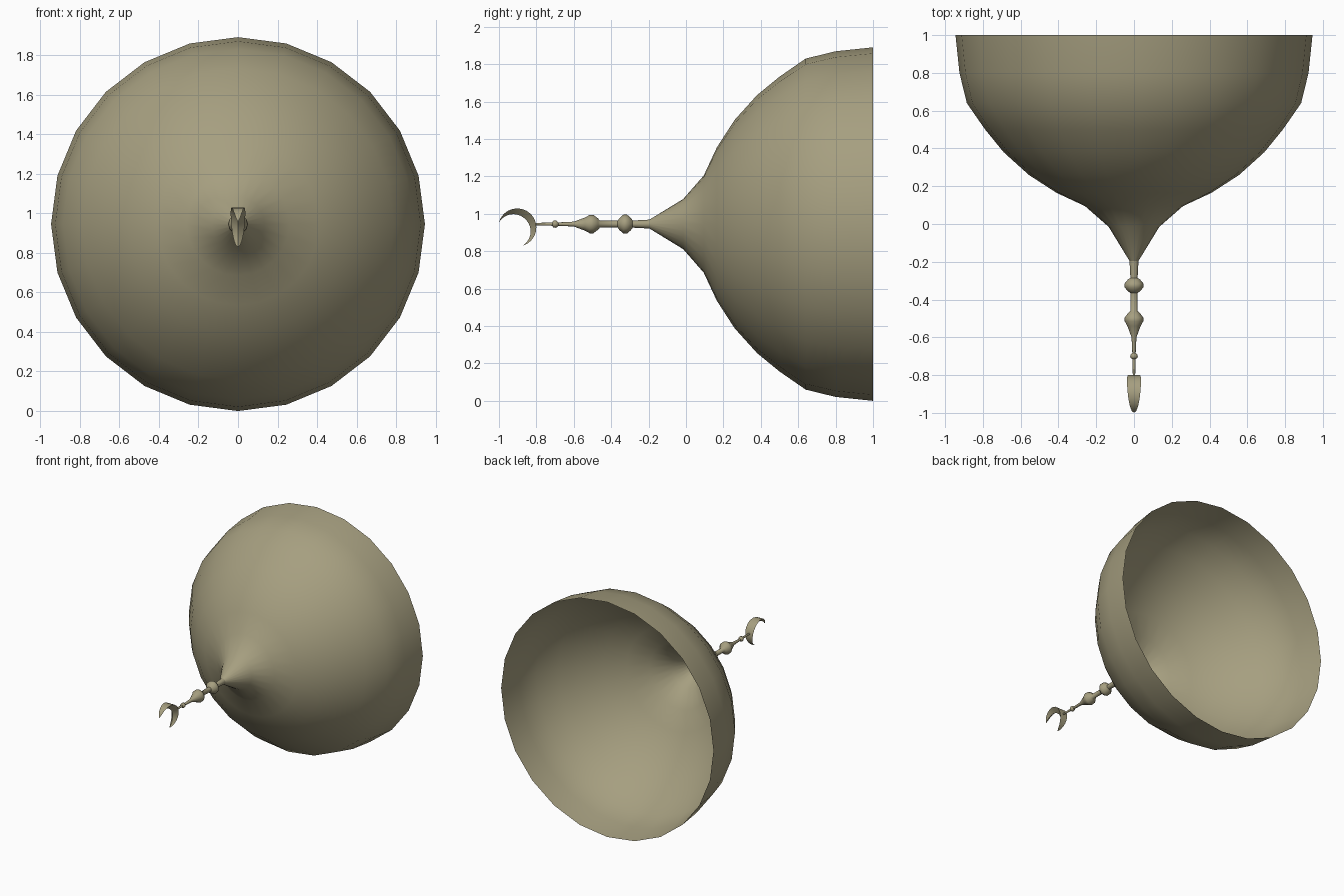
import bpy, bmesh, math

if "Cube" in bpy.data.objects:
    bpy.data.objects.remove(bpy.data.objects["Cube"])

AXIS_Z = 0.945  # height of the dome's horizontal axis

stone = bpy.data.materials.new("khaki stone")
stone.diffuse_color = (0.38, 0.345, 0.215, 1)
stone.use_nodes = True
stone.node_tree.nodes["Principled BSDF"].inputs["Base Color"].default_value = stone.diffuse_color


def finish(name, bm, angle):
    bmesh.ops.remove_doubles(bm, verts=bm.verts, dist=1e-5)
    mesh = bpy.data.meshes.new(name)
    bm.to_mesh(mesh)
    bm.free()
    mesh.materials.append(stone)
    obj = bpy.data.objects.new(name, mesh)
    bpy.context.collection.objects.link(obj)
    bpy.ops.object.select_all(action='DESELECT')
    obj.select_set(True)
    bpy.context.view_layer.objects.active = obj
    bpy.ops.object.shade_smooth_by_angle(angle=math.radians(angle))
    return obj


def lathe(name, profile, sides, angle=50):
    """Revolve (y, radius) points, listed from tip to rim, about the y axis."""
    bm = bmesh.new()
    rings = []
    for y, r in profile:
        rings.append([bm.verts.new((r * math.sin(i * math.tau / sides), y,
                                    AXIS_Z + r * math.cos(i * math.tau / sides)))
                      for i in range(sides)])
    for a, b in zip(rings, rings[1:]):
        for i in range(sides):
            j = (i + 1) % sides
            bm.faces.new((a[i], b[i], b[j], a[j]))
    bm.normal_update()
    # normals point away from the axis
    flip = [f for f in bm.faces
            if f.normal.x * f.calc_center_median().x
            + f.normal.z * (f.calc_center_median().z - AXIS_Z) < 0]
    bmesh.ops.reverse_faces(bm, faces=flip)
    return finish(name, bm, angle)


# Open dome shell
lathe("dome", [(-0.195, 0.024), (-0.015, 0.134), (0.095, 0.26), (0.165, 0.41),
               (0.26, 0.557), (0.38, 0.69), (0.50, 0.788), (0.64, 0.885),
               (0.80, 0.924), (1.0, 0.945)], 24)

# Finial rod with its beads
lathe("finial_rod", [(-0.81, 0.006), (-0.715, 0.009), (-0.71, 0.017), (-0.70, 0.02),
                     (-0.69, 0.017), (-0.683, 0.009), (-0.60, 0.013),
                     (-0.54, 0.035), (-0.515, 0.049), (-0.495, 0.049), (-0.47, 0.03),
                     (-0.46, 0.018), (-0.365, 0.019), (-0.355, 0.033), (-0.335, 0.05),
                     (-0.315, 0.05), (-0.295, 0.033), (-0.285, 0.019), (-0.19, 0.024)], 12)

# Crescent: wide outer band with a ridge inside, tapering to two tips
bm = bmesh.new()
cy, cz, radius, steps = -0.902, 0.927, 0.102, 16
rows = []
for k in range(steps + 1):
    t = k / steps
    a = math.radians(-73 + t * 237)
    bulge = math.sin(math.pi * t)
    half, inner = 0.037 * bulge ** 0.7, radius - 0.04 * bulge
    rows.append([bm.verts.new((x, cy + r * math.cos(a), cz + r * math.sin(a)))
                 for x, r in ((-half, radius), (half, radius), (0, inner))])
for p, q in zip(rows, rows[1:]):
    for i in range(3):
        j = (i + 1) % 3
        bm.faces.new((p[i], p[j], q[j], q[i]))
bmesh.ops.remove_doubles(bm, verts=bm.verts, dist=1e-5)
bmesh.ops.recalc_face_normals(bm, faces=bm.faces)
finish("crescent", bm, 35)
